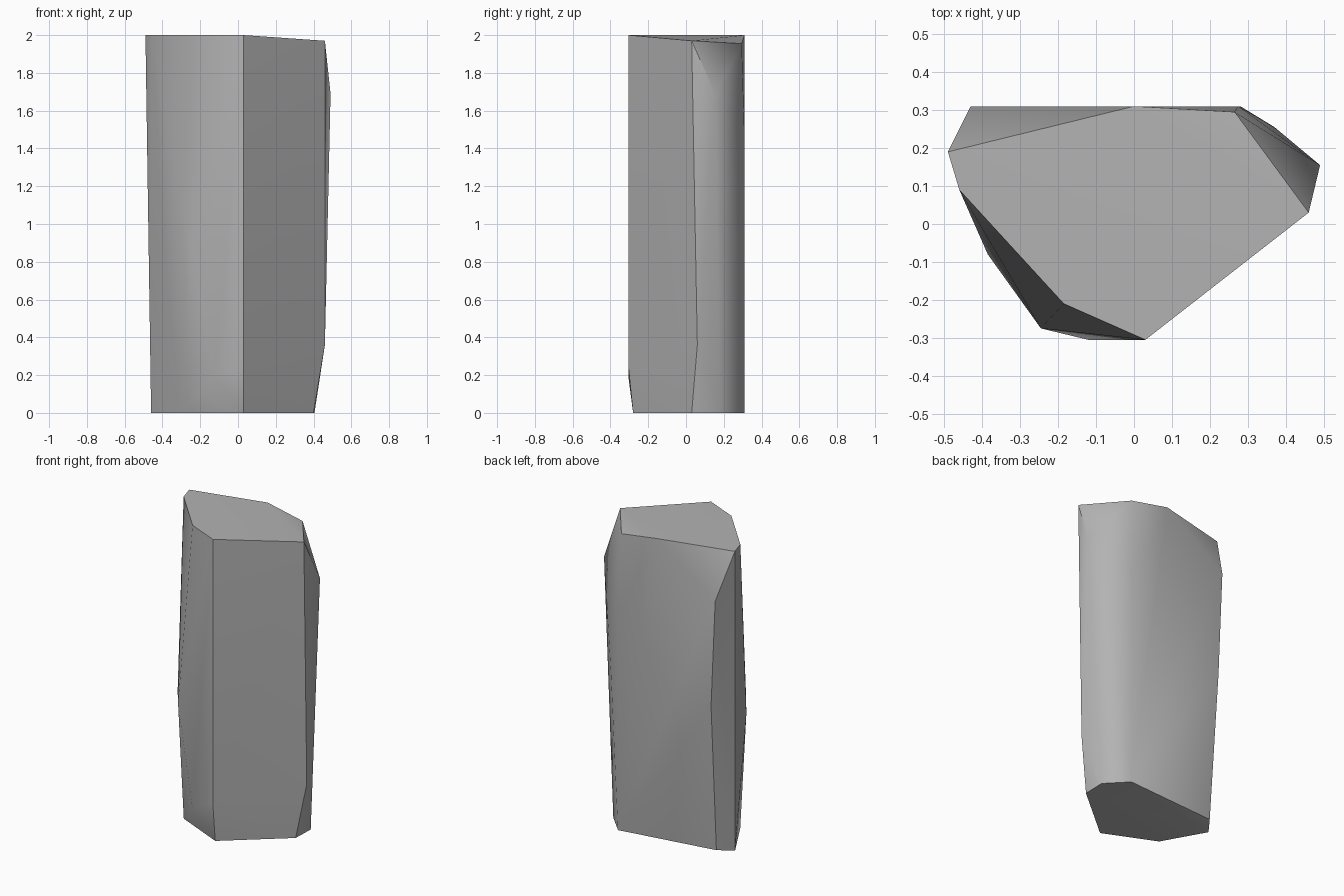
import bpy
import bmesh
import math

# Remove the default cube only
cube = bpy.data.objects.get("Cube")
if cube is not None:
    bpy.data.objects.remove(cube, do_unlink=True)


def make_material(name, colour):
    material = bpy.data.materials.new(name)
    material.use_nodes = True
    material.diffuse_color = colour
    shader = material.node_tree.nodes["Principled BSDF"]
    shader.inputs["Base Color"].default_value = colour
    shader.inputs["Roughness"].default_value = 0.9
    return material


def hull_object(name, corners, material):
    """Wrap a convex stone surface around its chipped corners."""
    mesh = bpy.data.meshes.new(name)
    bm = bmesh.new()
    for corner in corners:
        bm.verts.new(corner)
    hull = bmesh.ops.convex_hull(bm, input=bm.verts[:])
    loose = {item for item in hull["geom_interior"] + hull["geom_unused"]
             if isinstance(item, bmesh.types.BMVert)}
    bmesh.ops.delete(bm, geom=list(loose), context="VERTS")
    bmesh.ops.recalc_face_normals(bm, faces=bm.faces[:])
    bm.to_mesh(mesh)
    bm.free()
    mesh.materials.append(material)
    stone = bpy.data.objects.new(name, mesh)
    bpy.context.collection.objects.link(stone)
    return stone


# Nearly level top of the pillar
top = [(-.49, .19, 2), (0, .31, 2), (.265, .295, 1.955), (.46, .03, 1.97),
       (.03, -.305, 2), (-.185, -.21, 2), (-.46, .09, 2)]

# Chips and bulges along the sides
sides = [(-.43, .31, 1.7), (.49, .155, 1.69), (.275, .31, 1.45),
         (-.4, .31, 1), (.37, .255, 1), (-.245, -.275, .83),
         (-.385, -.08, .8), (.46, .06, .36), (.03, -.305, .25),
         (-.12, -.305, .19)]

# Narrower foot
foot = [(.28, .31, 0), (.405, .18, 0), (.4, .03, 0), (.03, -.28, 0),
        (-.305, -.13, 0), (-.46, .145, 0), (-.39, .24, .02)]

grey = make_material("stone grey", (.45, .45, .45, 1))
pillar = hull_object("rock_pillar", top + sides + foot, grey)

# Soft bulges with crisp broken edges
bpy.ops.object.select_all(action="DESELECT")
pillar.select_set(True)
bpy.context.view_layer.objects.active = pillar
bpy.ops.object.shade_smooth_by_angle(angle=math.radians(32))
